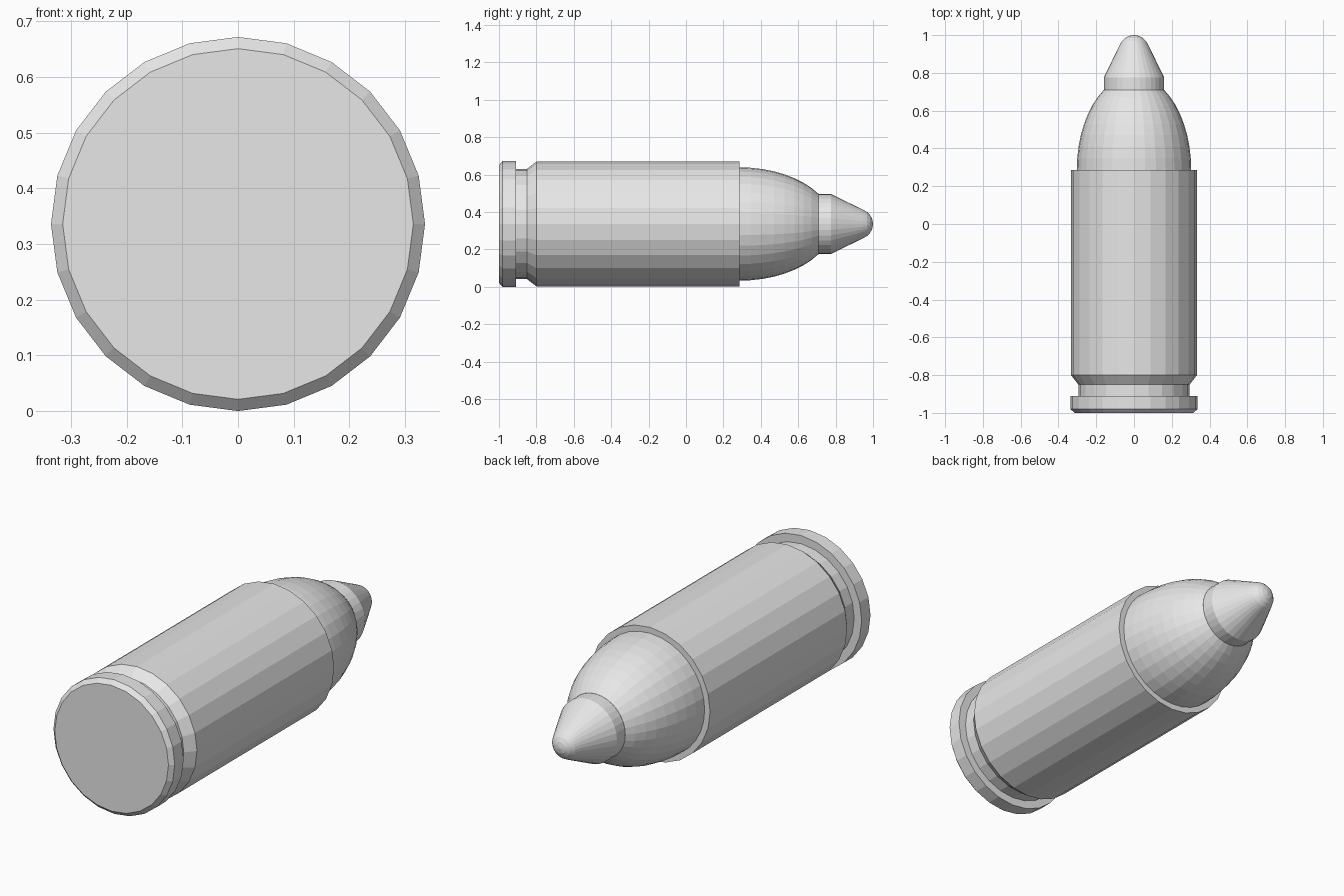
import bpy, bmesh, math

if "Cube" in bpy.data.objects:
    bpy.data.objects.remove(bpy.data.objects["Cube"], do_unlink=True)

AXIS_Z = 0.336

grey = bpy.data.materials.new("plain_grey")
grey.use_nodes = True
grey.diffuse_color = (0.8, 0.8, 0.8, 1)
grey.node_tree.nodes["Principled BSDF"].inputs["Base Color"].default_value = (0.8, 0.8, 0.8, 1)


def lathe(name, profile, sides):
    """Turn (y, radius) points about the lengthwise axis, capping both ends."""
    bm = bmesh.new()
    rings = []
    for y, r in profile:
        ring = []
        for i in range(sides):
            a = math.tau * i / sides
            ring.append(bm.verts.new((r * math.sin(a), y, AXIS_Z + r * math.cos(a))))
        rings.append(ring)
    for lower, upper in zip(rings, rings[1:]):
        for i in range(sides):
            j = (i + 1) % sides
            bm.faces.new((lower[i], lower[j], upper[j], upper[i]))
    bm.faces.new(rings[0])
    bm.faces.new(rings[-1])
    bmesh.ops.recalc_face_normals(bm, faces=bm.faces)
    mesh = bpy.data.meshes.new(name)
    bm.to_mesh(mesh)
    bm.free()
    mesh.materials.append(grey)
    obj = bpy.data.objects.new(name, mesh)
    bpy.context.collection.objects.link(obj)
    return obj


# Casing with chamfered base rim, groove and straight wall
lathe("casing", [(-1, 0.315), (-0.98, 0.336), (-0.91, 0.336), (-0.91, 0.295),
                 (-0.85, 0.295), (-0.8, 0.333), (0.285, 0.333)], 24)

# Rounded nose, following part of an ellipse
dome = [(0.2, 0.303)]
for k in range(9):
    t = math.radians(58) * k / 8
    dome.append((0.285 + 0.5 * math.sin(t), 0.303 * math.cos(t)))
lathe("rounded_nose", dome, 32)

# Collared conical tip with a rounded end
tip = [(0.705, 0.16), (0.775, 0.16), (0.945, 0.077)]
for k in range(1, 5):
    t = math.radians(20 + 16.5 * k)
    tip.append((0.92 + 0.08 * math.sin(t), 0.08 * math.cos(t)))
tip.append((1.0, 0.004))
lathe("conical_tip", tip, 32)
